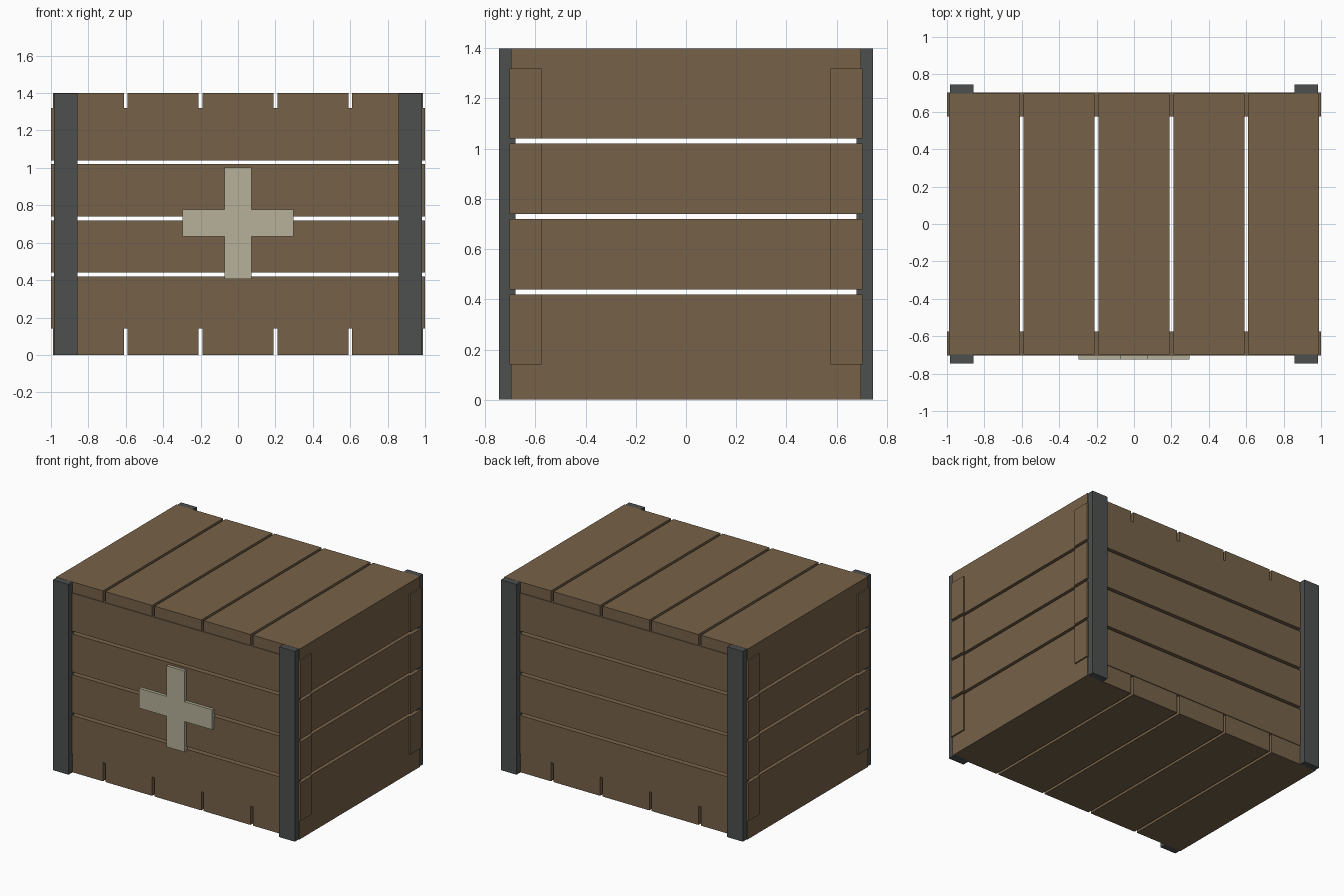
import bpy, bmesh

if "Cube" in bpy.data.objects:
    bpy.data.objects.remove(bpy.data.objects["Cube"])


def material(name, rgb):
    m = bpy.data.materials.new(name)
    m.diffuse_color = (*rgb, 1)
    m.use_nodes = True
    m.node_tree.nodes["Principled BSDF"].inputs["Base Color"].default_value = m.diffuse_color
    return m


WOOD = material("brown_wood", (0.18, 0.122, 0.065))
METAL = material("dark_metal", (0.075, 0.08, 0.08))
PALE = material("pale_paint", (0.47, 0.44, 0.32))


def finish(name, bm, mat):
    bmesh.ops.recalc_face_normals(bm, faces=bm.faces)
    me = bpy.data.meshes.new(name)
    bm.to_mesh(me)
    bm.free()
    me.materials.append(mat)
    ob = bpy.data.objects.new(name, me)
    bpy.context.collection.objects.link(ob)
    return ob


def box(name, x, y, z, mat):
    """Box from (min, max) ranges on each axis."""
    bm = bmesh.new()
    bmesh.ops.create_cube(bm, size=1)
    for v in bm.verts:
        v.co = [r[0] if c < 0 else r[1] for c, r in zip(v.co, (x, y, z))]
    return finish(name, bm, mat)


# Lid and floor planks running front to back
for i in range(5):
    x = (-0.99 + 0.4 * i, -0.61 + 0.4 * i)
    box(f"lid_plank_{i + 1}", x, (-0.698, 0.698), (1.32, 1.4), WOOD)
    box(f"floor_plank_{i + 1}", x, (-0.698, 0.698), (0, 0.14), WOOD)

# Wall planks, four per side with narrow gaps
for i in range(4):
    z = (0.14 + 0.3 * i, 0.42 + 0.3 * i)
    box(f"front_plank_{i + 1}", (-1, 1), (-0.703, -0.575), z, WOOD)
    box(f"back_plank_{i + 1}", (-1, 1), (0.575, 0.703), z, WOOD)
    box(f"left_plank_{i + 1}", (-0.99, -0.87), (-0.575, 0.575), z, WOOD)
    box(f"right_plank_{i + 1}", (0.87, 0.99), (-0.575, 0.575), z, WOOD)

# Corner posts on the front and back
for sx, side in ((-1, "left"), (1, "right")):
    for sy, end in ((-1, "front"), (1, "back")):
        x = sorted((sx * 0.857, sx * 0.984))
        y = sorted((sy * 0.68, sy * 0.745))
        box(f"{end}_{side}_post", x, y, (0, 1.399), METAL)

# Raised plus shape on the front
L, W, CZ = 0.298, 0.073, 0.705
quarter = [(W, L), (W, W), (L, W)]
outline = []
for _ in range(4):
    outline += quarter
    quarter = [(b, -a) for a, b in quarter]
bm = bmesh.new()
face = bm.faces.new([bm.verts.new((a, -0.725, CZ + b)) for a, b in outline])
ext = bmesh.ops.extrude_face_region(bm, geom=[face], use_keep_orig=True)
for v in ext["geom"]:
    if isinstance(v, bmesh.types.BMVert):
        v.co.y = -0.69
finish("front_plus_plate", bm, PALE)
